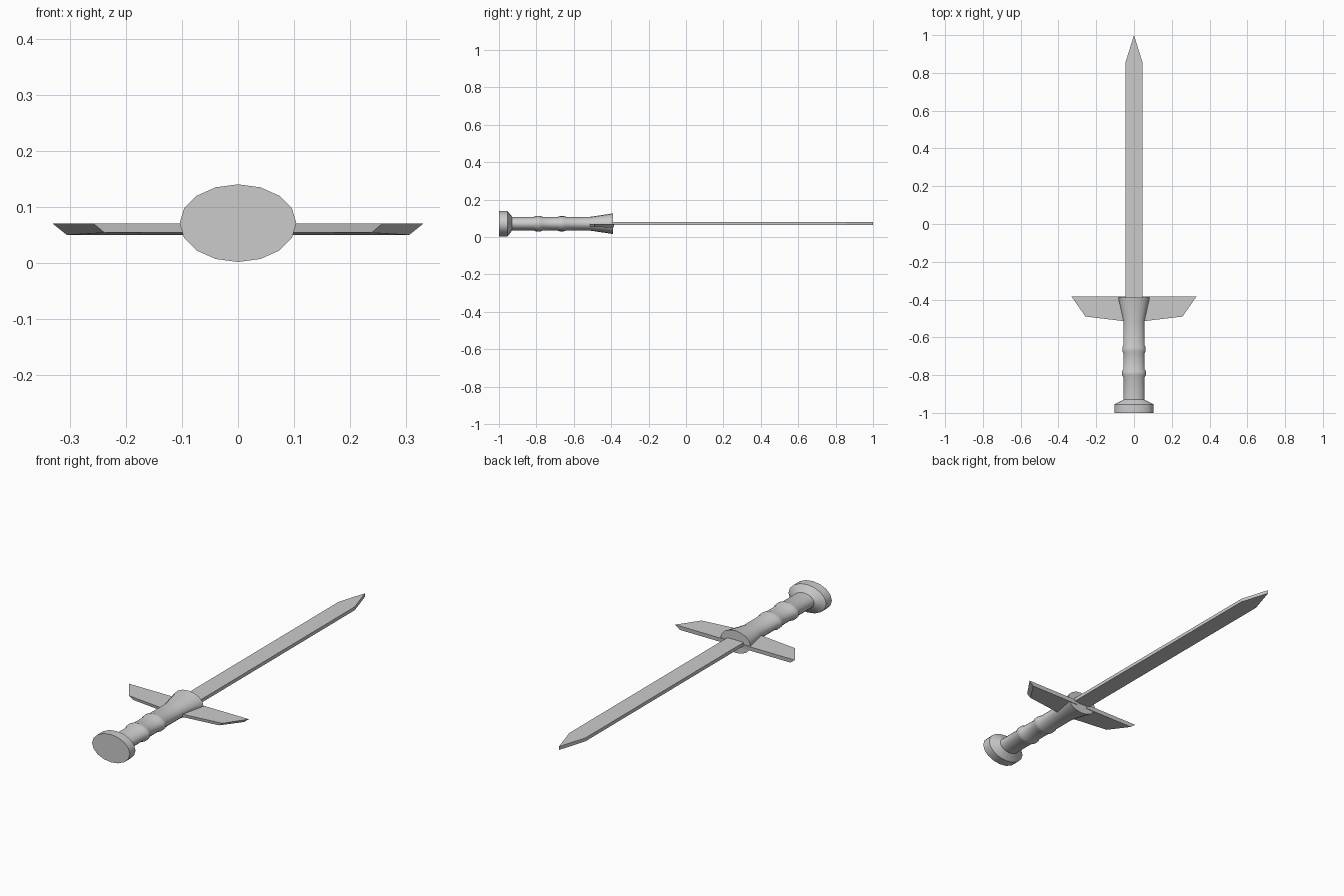
import bpy, bmesh, math

if "Cube" in bpy.data.objects:
    bpy.data.objects.remove(bpy.data.objects["Cube"])

Z = 0.071        # height of the sword's axis
SQUASH = 0.665   # hilt is an oval: height / width
SIDES = 16


def finish(name, bm):
    bmesh.ops.recalc_face_normals(bm, faces=bm.faces)
    mesh = bpy.data.meshes.new(name)
    bm.to_mesh(mesh)
    bm.free()
    obj = bpy.data.objects.new(name, mesh)
    bpy.context.collection.objects.link(obj)
    return obj


def lathe(name, profile):
    """Oval rings along y from (y, radius) pairs, capped at both ends."""
    bm = bmesh.new()
    rings = []
    for y, r in profile:
        rings.append([bm.verts.new((r * math.cos(a), y, Z + SQUASH * r * math.sin(a)))
                      for a in (2 * math.pi * i / SIDES for i in range(SIDES))])
    for a, b in zip(rings, rings[1:]):
        for i in range(SIDES):
            j = (i + 1) % SIDES
            bm.faces.new((a[i], a[j], b[j], b[i]))
    bm.faces.new(rings[0])
    bm.faces.new(rings[-1])
    obj = finish(name, bm)
    bpy.ops.object.select_all(action='DESELECT')
    bpy.context.view_layer.objects.active = obj
    obj.select_set(True)
    bpy.ops.object.shade_smooth_by_angle(angle=math.radians(35))
    return obj


def slab(name, bottom, top):
    """Solid between two matching outlines."""
    bm = bmesh.new()
    lo = [bm.verts.new(p) for p in bottom]
    hi = [bm.verts.new(p) for p in top]
    bm.faces.new(lo)
    bm.faces.new(hi)
    n = len(lo)
    for i in range(n):
        j = (i + 1) % n
        bm.faces.new((lo[i], lo[j], hi[j], hi[i]))
    return finish(name, bm)


# Hilt: pommel, ringed grip and flared collar in one turned body
lathe("hilt", [
    (-1.0, 0.104), (-0.955, 0.104), (-0.93, 0.056),
    (-0.812, 0.056), (-0.798, 0.064), (-0.782, 0.064), (-0.768, 0.056),
    (-0.685, 0.056), (-0.672, 0.062), (-0.655, 0.062), (-0.642, 0.056),
    (-0.51, 0.056), (-0.39, 0.083),
])

# Blade: flat bar with a pointed end
outline = [(-0.045, -0.42), (0.045, -0.42), (0.045, 0.855), (0, 1.0), (-0.045, 0.855)]
slab("blade", [(x, y, 0.063) for x, y in outline], [(x, y, 0.08) for x, y in outline])

# Crossguard: one wing on each side, undercut at the tips
for side, s in (("left", -1), ("right", 1)):
    slab("guard_" + side,
         [(s * 0.03, -0.387, 0.05), (s * 0.305, -0.387, 0.05),
          (s * 0.238, -0.488, 0.054), (s * 0.03, -0.515, 0.055)],
         [(s * 0.03, -0.385, 0.07), (s * 0.33, -0.385, 0.07),
          (s * 0.257, -0.49, 0.07), (s * 0.03, -0.517, 0.07)])
